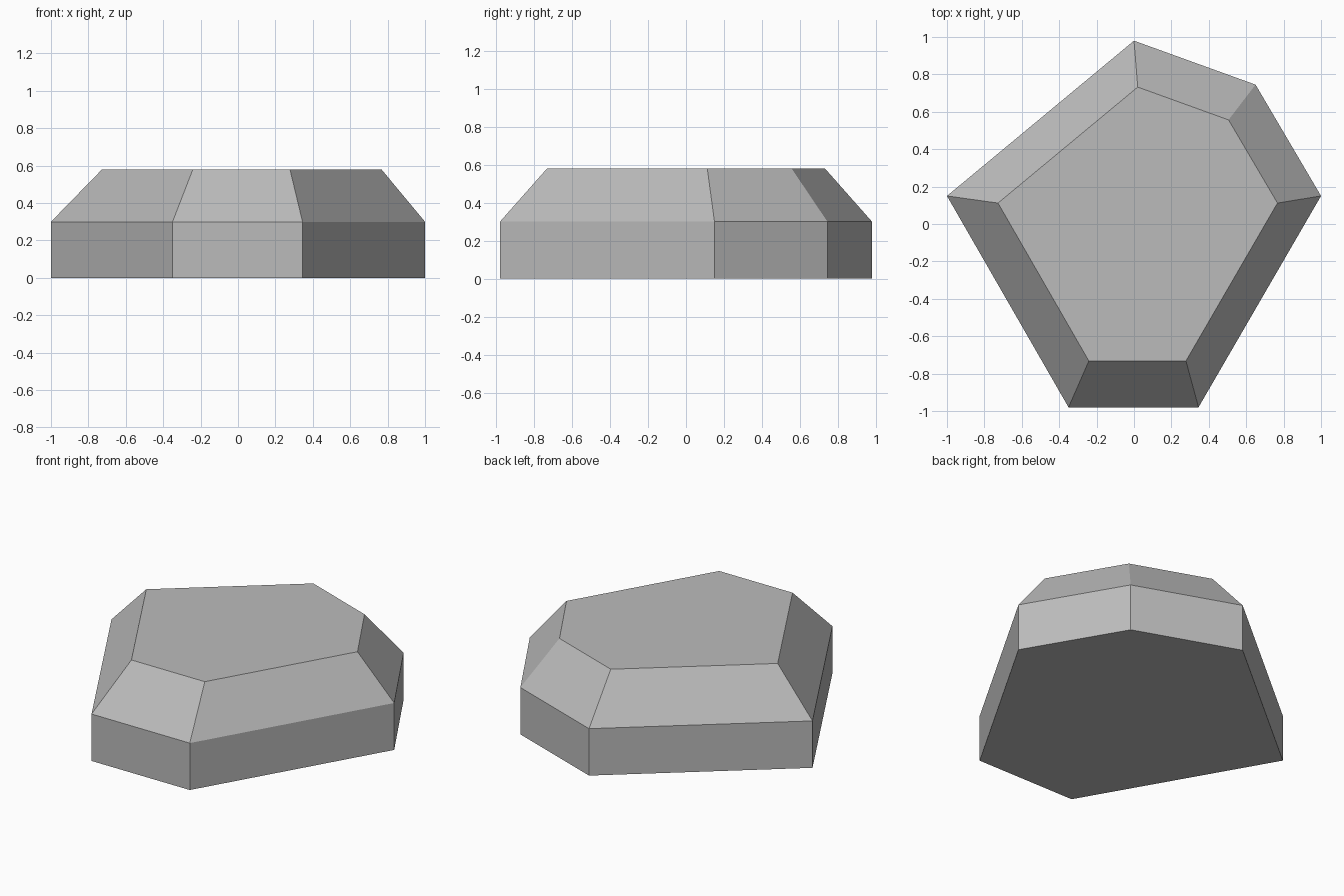
import bpy
import bmesh

cube = bpy.data.objects.get("Cube")
if cube:
    bpy.data.objects.remove(cube, do_unlink=True)

# Stone colour
grey = bpy.data.materials.new("stone_grey")
grey.use_nodes = True
colour = (0.5, 0.5, 0.5, 1)
grey.diffuse_color = colour
grey.node_tree.nodes["Principled BSDF"].inputs["Base Color"].default_value = colour

# Six-sided footprint, anticlockwise from the front right corner
outline = [(-0.35, -0.98), (0.345, -0.98), (1, 0.15),
           (0.65, 0.745), (0, 0.98), (-1, 0.15)]
BASE_HEIGHT, TOP_HEIGHT = 0.3, 0.58
TOP_SCALE, TOP_SHIFT = 0.747, 0.02

bm = bmesh.new()


def ring(height, scale=1, shift=0):
    return [bm.verts.new((x * scale + shift, y * scale, height)) for x, y in outline]


# Upright base and a slope drawn in to the flat top
rings = [ring(0), ring(BASE_HEIGHT), ring(TOP_HEIGHT, TOP_SCALE, TOP_SHIFT)]
for low, high in zip(rings, rings[1:]):
    for i in range(len(outline)):
        j = (i + 1) % len(outline)
        bm.faces.new((low[i], low[j], high[j], high[i]))
bm.faces.new(reversed(rings[0]))
bm.faces.new(rings[-1])
bmesh.ops.recalc_face_normals(bm, faces=bm.faces)

mesh = bpy.data.meshes.new("flat_stone")
bm.to_mesh(mesh)
bm.free()
mesh.materials.append(grey)
stone = bpy.data.objects.new("flat_stone", mesh)
bpy.context.collection.objects.link(stone)
